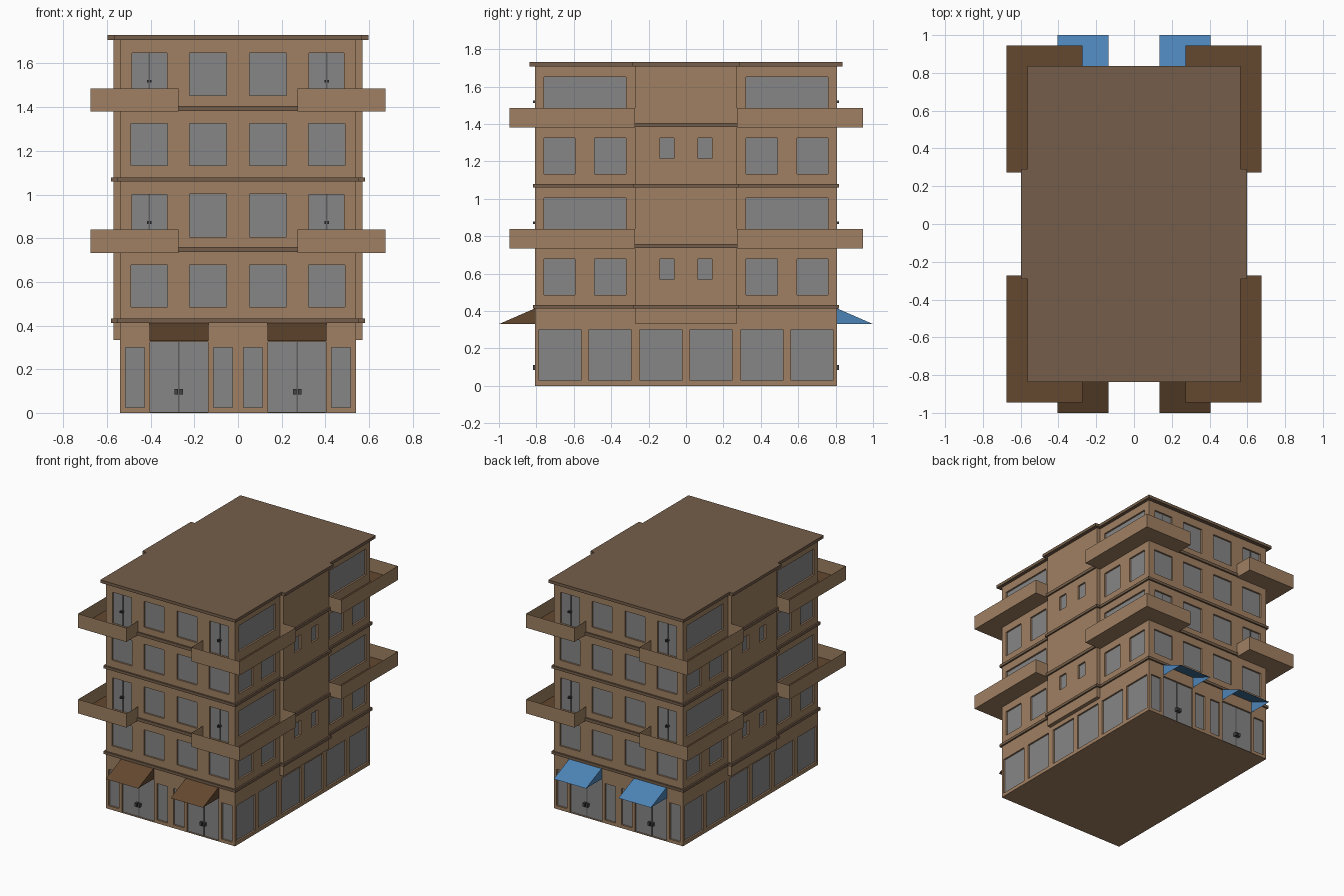
import bpy, bmesh

if "Cube" in bpy.data.objects:
    bpy.data.objects.remove(bpy.data.objects["Cube"])

X, Y, BX, BY = 0.54, 0.807, 0.57, 0.272    # wall and side bay half sizes
STEP, TOP, D = 0.647, 1.71, 0.014          # two-storey repeat, wall top, recess depth


def mat(name, c):
    m = bpy.data.materials.new(name)
    m.diffuse_color = (*c, 1)
    m.use_nodes = True
    m.node_tree.nodes["Principled BSDF"].inputs["Base Color"].default_value = m.diffuse_color
    return m


WALL = mat("wall_tan", (0.35, 0.217, 0.122))
TRIM = mat("trim_brown", (0.177, 0.111, 0.068))
BROWN = mat("awning_brown", (0.125, 0.064, 0.028))
BLUE = mat("awning_blue", (0.073, 0.23, 0.47))
GLASS = mat("glass_grey", (0.24, 0.24, 0.24))
FRAME = mat("door_bar_grey", (0.11, 0.11, 0.11))
DARK = mat("handle_dark", (0.06, 0.06, 0.06))


def finish(name, bm, m=None):
    me = bpy.data.meshes.new(name)
    bm.normal_update()
    bm.to_mesh(me)
    bm.free()
    ob = bpy.data.objects.new(name, me)
    bpy.context.collection.objects.link(ob)
    if m:
        me.materials.append(m)
    return ob


def box(bm, x0, x1, y0, y1, z0, z1):
    vs = bmesh.ops.create_cube(bm, size=1)["verts"]
    for v in vs:
        v.co = ((x0 + x1) / 2 + v.co.x * abs(x1 - x0),
                (y0 + y1) / 2 + v.co.y * abs(y1 - y0),
                (z0 + z1) / 2 + v.co.z * abs(z1 - z0))


def poly(bm, pts, flip=False):
    bm.faces.new([bm.verts.new(p) for p in (pts[::-1] if flip else pts)])


def on_wall(bm, axis, s, wall, u0, u1, z0, z1, d0, d1):
    """Box on a wall facing s*axis, from depth d0 to d1 outward."""
    a, b = sorted((s * (wall + d0), s * (wall + d1)))
    if axis == "y":
        box(bm, u0, u1, a, b, z0, z1)
    else:
        box(bm, a, b, u0, u1, z0, z1)


# Openings on one half of each wall: u0, u1, z0, z1
doors = [(0.138, 0.404, 0.003, 0.325)]
ends = [(0.025, 0.112, 0.025, 0.30), (0.429, 0.516, 0.025, 0.30)]
sides = [(a, a + 0.225, 0.027, 0.30) for a in (0.021, 0.294, 0.561)]
bays = []
for k in (0, STEP):
    for a in (0.053, 0.322):
        ends.append((a, a + 0.168, 0.485 + k, 0.678 + k))
    ends.append((0.053, 0.221, 0.806 + k, 1.002 + k))
    doors.append((0.326, 0.486, 0.762 + k, 1.0 + k))
    sides += [(0.321, 0.490, 0.485 + k, 0.678 + k), (0.594, 0.760, 0.485 + k, 0.678 + k),
              (0.321, 0.760, 0.806 + k, 1.003 + k)]
    bays.append((0.064, 0.139, 0.567 + k, 0.678 + k))


def mirrored(rects):
    for u0, u1, z0, z1 in rects:
        yield u0, u1, z0, z1
        yield -u1, -u0, z0, z1


# Walls with recessed windows and doors
glass = bmesh.new()


def recessed(name, dims, groups):
    body, cut = bmesh.new(), bmesh.new()
    box(body, *dims)
    for axis, wall, rects in groups:
        for s in (-1, 1):
            for r in mirrored(rects):
                on_wall(cut, axis, s, wall, *r, -D, 0.05)
                on_wall(glass, axis, s, wall, *r, -D - 0.002, -D + 0.001)
    ob, cutter = finish(name, body, WALL), finish(name + "_cutter", cut, WALL)
    cutter.hide_render = True
    mod = ob.modifiers.new("openings", "BOOLEAN")
    mod.object, mod.operation, mod.solver = cutter, "DIFFERENCE", "EXACT"
    bpy.context.view_layer.objects.active = ob
    bpy.ops.object.modifier_apply(modifier="openings")
    bpy.data.objects.remove(cutter)


recessed("main_walls", (-X, X, -Y, Y, 0, TOP), [("y", Y, ends + doors), ("x", X, sides)])
recessed("side_bays", (-BX, BX, -BY, BY, 0.333, TOP), [("x", BX, bays)])
finish("window_and_door_glass", glass, GLASS)

# Door centre bars and handles
bars, handles = bmesh.new(), bmesh.new()
for s in (-1, 1):
    for u0, u1, z0, z1 in mirrored(doors):
        c = (u0 + u1) / 2
        on_wall(bars, "y", s, Y, c - 0.004, c + 0.004, z0, z1, -D, -D + 0.005)
        big = z0 < 0.1
        w, h, zc = (0.016, 0.026, 0.097) if big else (0.006, 0.013, z0 + 0.11)
        for e in (-1, 1):
            m = c + e * (0.004 + w / 2)
            on_wall(handles, "y", s, Y, m - w / 2, m + w / 2, zc - h / 2, zc + h / 2, -D, 0.012)
finish("door_bars", bars, FRAME)
finish("door_handles", handles, DARK)


# Roof slab and storey cornices: cross-shaped slabs
def cross(name, x, y, bx, by, z0, z1):
    bm = bmesh.new()
    q = [(x, -y), (x, -by), (bx, -by), (bx, by), (x, by), (x, y)]
    pts = q + [(-a, -b) for a, b in q]
    poly(bm, [(a, b, z0) for a, b in pts])
    ext = bmesh.ops.extrude_face_region(bm, geom=bm.faces[:])
    for v in ext["geom"]:
        if isinstance(v, bmesh.types.BMVert):
            v.co.z = z1
    bmesh.ops.recalc_face_normals(bm, faces=bm.faces)
    finish(name, bm, TRIM)


cross("roof_slab", 0.565, 0.837, 0.597, 0.29, 1.708, 1.73)
for k in (0, STEP):
    cross("storey_cornice", 0.552, 0.819, 0.582, 0.284, 0.412 + k, 0.432 + k)

# Ledges between balconies
bm = bmesh.new()
for k in (0, STEP):
    for s in (-1, 1):
        on_wall(bm, "y", s, Y, -0.272, 0.272, 0.736 + k, 0.759 + k, -0.01, 0.012)
        on_wall(bm, "x", s, BX, -BY, BY, 0.736 + k, 0.759 + k, -0.01, 0.012)
finish("balcony_level_ledges", bm, TRIM)

# Corner balconies: thin L-shaped base with parapet, and a brown floor
L = [(0.272, Y), (0.272, 0.945), (0.675, 0.945), (0.675, BY), (X, BY), (X, Y)]
for k in (0, STEP):
    for sx in (-1, 1):
        for sy in (-1, 1):
            bm = bmesh.new()
            z0, z1 = 0.733 + k, 0.839 + k
            pts = [(sx * a, sy * b) for a, b in L]
            flip = sx * sy < 0
            poly(bm, [(a, b, z0) for a, b in pts], flip)
            for (a, b), (c, d) in zip(pts[:4], pts[1:5]):
                poly(bm, [(a, b, z0), (a, b, z1), (c, d, z1), (c, d, z0)], flip)
            bmesh.ops.remove_doubles(bm, verts=bm.verts, dist=1e-5)
            finish("corner_balcony", bm, WALL)
            bm = bmesh.new()
            poly(bm, [(a, b, z0 + 0.005) for a, b in pts], not flip)
            finish("balcony_floor", bm, BROWN)

# Awnings: sloped sheet with triangular cheeks
for s, m in ((-1, BROWN), (1, BLUE)):
    for c in (-0.271, 0.271):
        bm = bmesh.new()
        u0, u1 = c - 0.135, c + 0.135
        hi, lo, back = (s * Y, 0.414), (s * 1.0, 0.330), (s * Y, 0.330)
        poly(bm, [(u0, *hi), (u0, *lo), (u1, *lo), (u1, *hi)], s > 0)
        poly(bm, [(u0, *hi), (u0, *back), (u0, *lo)], s > 0)
        poly(bm, [(u1, *hi), (u1, *lo), (u1, *back)], s > 0)
        bmesh.ops.remove_doubles(bm, verts=bm.verts, dist=1e-5)
        finish("awning", bm, m)
